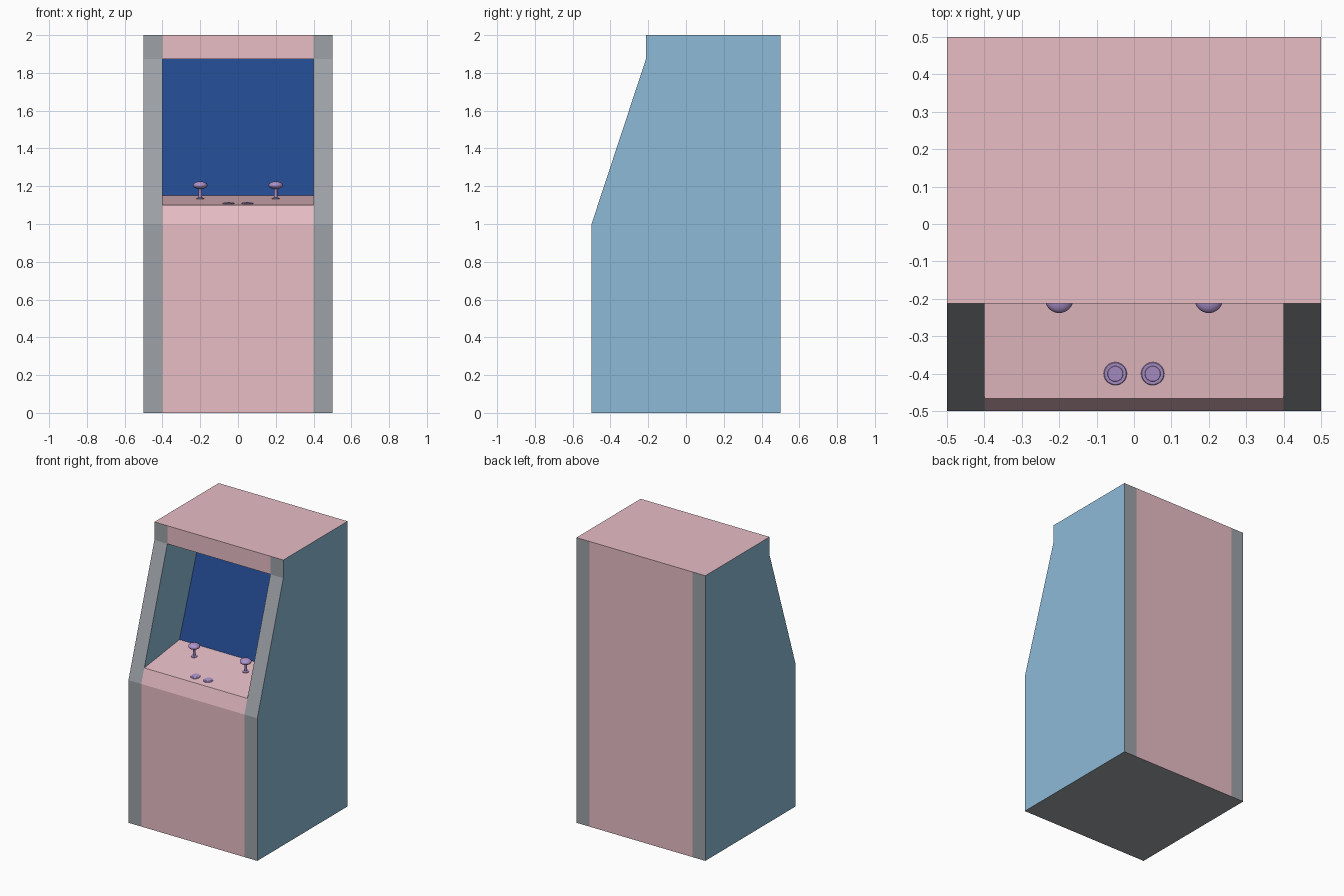
import bpy, bmesh, math
from mathutils import Vector, Matrix

if "Cube" in bpy.data.objects:
    bpy.data.objects.remove(bpy.data.objects["Cube"])


def material(name, r, g, b):
    m = bpy.data.materials.new(name)
    m.diffuse_color = (r, g, b, 1)
    m.use_nodes = True
    m.node_tree.nodes["Principled BSDF"].inputs["Base Color"].default_value = m.diffuse_color
    return m


PINK = material("pink_panel", 0.80, 0.51, 0.56)
BLUE = material("side_blue", 0.27, 0.49, 0.68)
NAVY = material("screen_navy", 0.016, 0.065, 0.27)
GREY = material("edge_grey", 0.34, 0.36, 0.39)
PURPLE = material("control_purple", 0.42, 0.29, 0.60)


def add_object(name, bm, mats):
    mesh = bpy.data.meshes.new(name)
    bm.to_mesh(mesh)
    bm.free()
    for m in mats:
        mesh.materials.append(m)
    ob = bpy.data.objects.new(name, mesh)
    bpy.context.collection.objects.link(ob)
    return ob


# Side outline (y, z), and the recess behind the sloped opening
OUTLINE = [(-0.5, 0), (0.5, 0), (0.5, 2), (-0.212, 2),
           (-0.212, 1.873), (-0.467, 1.1), (-0.5, 1)]
LIP_TOP, LIP_LOW = OUTLINE[4], OUTLINE[5]
BACK_TOP, BACK_LOW = (0.178, 1.873), (-0.077, 1.15)
COLUMNS = [-0.5, -0.4, 0.4, 0.5]
INNER = 0.4


def face(bm, pts, mat=0):
    f = bm.faces.new([bm.verts.new(p) for p in pts])
    f.material_index = mat
    return f


def strip(bm, a, b, x0, x1, mat=0):
    face(bm, [(x0, *a), (x0, *b), (x1, *b), (x1, *a)], mat)


# Cabinet shell: outline swept across x in three strips, opening left in the middle
bm = bmesh.new()
for i, a in enumerate(OUTLINE):
    b = OUTLINE[(i + 1) % len(OUTLINE)]
    for c in range(3):
        if i == 4 and c == 1:
            continue
        mat = 2 if i == 0 else 0 if (i == 2 or c == 1) else 2
        strip(bm, a, b, COLUMNS[c], COLUMNS[c + 1], mat)
strip(bm, LIP_TOP, BACK_TOP, -INNER, INNER)  # recess ceiling
for s in (-1, 1):
    pts = [(s * 0.5, *p) for p in OUTLINE]
    face(bm, pts if s > 0 else pts[::-1], 1)
    pts = [(s * INNER, *p) for p in (LIP_LOW, BACK_LOW, BACK_TOP, LIP_TOP)]
    face(bm, pts[::-1] if s > 0 else pts, 1)
# outward-facing sweep strips
for f in bm.faces:
    f.normal_update()
    c = f.calc_center_median()
    if abs(f.normal.x) < 0.5:
        ceiling = f.material_index == 0 and f.normal.z ** 2 > 0.9 and abs(c.z - 1.873) < 0.01
        out = Vector((0, 0, -1)) if ceiling else Vector((0, c.y, c.z - 1))
        if abs(f.normal.y) > 0.9:
            out = Vector((0, 1 if c.y > 0.4 else -1, 0))
        if f.normal.dot(out) < 0:
            f.normal_flip()
bmesh.ops.remove_doubles(bm, verts=bm.verts, dist=1e-5)
add_object("cabinet", bm, [PINK, BLUE, GREY])

# Screen and control deck closing the recess
for name, a, b, mat in (("screen", BACK_TOP, BACK_LOW, NAVY),
                        ("control_deck", BACK_LOW, LIP_LOW, PINK)):
    bm = bmesh.new()
    strip(bm, a, b, -INNER, INNER)
    add_object(name, bm, [mat])


def lathe(name, profile, loc, tilt=0.0, steps=32):
    bm = bmesh.new()
    vs = [bm.verts.new((r, 0, z)) for r, z in profile]
    es = [bm.edges.new(p) for p in zip(vs, vs[1:])]
    bmesh.ops.spin(bm, geom=vs + es, cent=(0, 0, 0), axis=(0, 0, 1),
                   angle=math.tau, steps=steps)
    bmesh.ops.remove_doubles(bm, verts=bm.verts, dist=1e-5)
    bmesh.ops.recalc_face_normals(bm, faces=bm.faces)
    bm.transform(Matrix.Translation(loc) @ Matrix.Rotation(tilt, 4, "X"))
    ob = add_object(name, bm, [PURPLE])
    bpy.ops.object.select_all(action="DESELECT")
    ob.select_set(True)
    bpy.context.view_layer.objects.active = ob
    bpy.ops.object.shade_smooth_by_angle(angle=math.radians(35))


SLOPE = (BACK_LOW[1] - LIP_LOW[1]) / (BACK_LOW[0] - LIP_LOW[0])


def deck_z(y):
    return LIP_LOW[1] + (y - LIP_LOW[0]) * SLOPE


# Joysticks (collar, stem, flattened knob) and buttons (rim with a raised cap)
knob = [(0.038 * math.cos(t), 0.071 + 0.02 * math.sin(t))
        for t in (math.radians(-75 + 15 * k) for k in range(11))] + [(0, 0.091)]
stick = [(0, -0.004), (0.021, -0.004), (0.021, 0.003), (0.009, 0.006), (0.009, 0.05)] + knob
button = [(0, -0.003), (0.031, -0.003), (0.031, 0.001), (0.029, 0.003),
          (0.021, 0.003), (0.02, 0.004), (0, 0.004)]
for side, s in (("left", -1), ("right", 1)):
    lathe(side + "_joystick", stick, (s * 0.2, -0.2, deck_z(-0.2)))
    lathe(side + "_button", button, (s * 0.05, -0.4, deck_z(-0.4)), math.atan(SLOPE))
